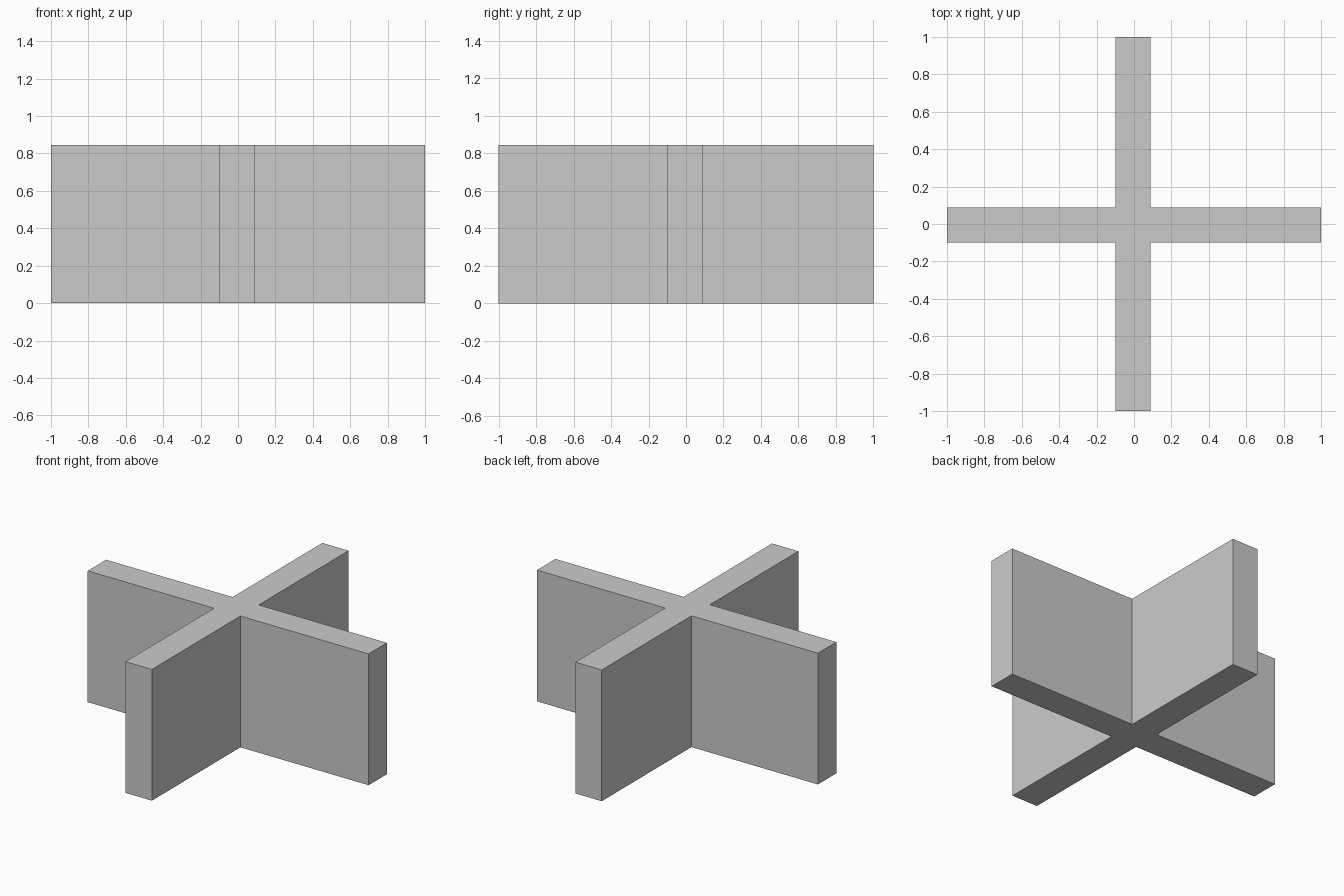
import bpy
import bmesh

if "Cube" in bpy.data.objects:
    bpy.data.objects.remove(bpy.data.objects["Cube"])

LO, HI = -0.10, 0.087   # faces of each wall, slightly off centre
HEIGHT = 0.845

# Plus-shaped outline, counter-clockwise
outline = [
    (LO, -1), (HI, -1), (HI, LO), (1, LO), (1, HI), (HI, HI),
    (HI, 1), (LO, 1), (LO, HI), (-1, HI), (-1, LO), (LO, LO),
]

# Extrude the outline into one solid set of crossed walls
bm = bmesh.new()
base = bm.faces.new([bm.verts.new((x, y, 0)) for x, y in outline])
top = bmesh.ops.extrude_face_region(bm, geom=[base], use_keep_orig=True)
verts = [g for g in top["geom"] if isinstance(g, bmesh.types.BMVert)]
bmesh.ops.translate(bm, vec=(0, 0, HEIGHT), verts=verts)
bmesh.ops.recalc_face_normals(bm, faces=bm.faces)

mesh = bpy.data.meshes.new("crossed_walls")
bm.to_mesh(mesh)
bm.free()
bpy.context.collection.objects.link(bpy.data.objects.new("crossed_walls", mesh))
